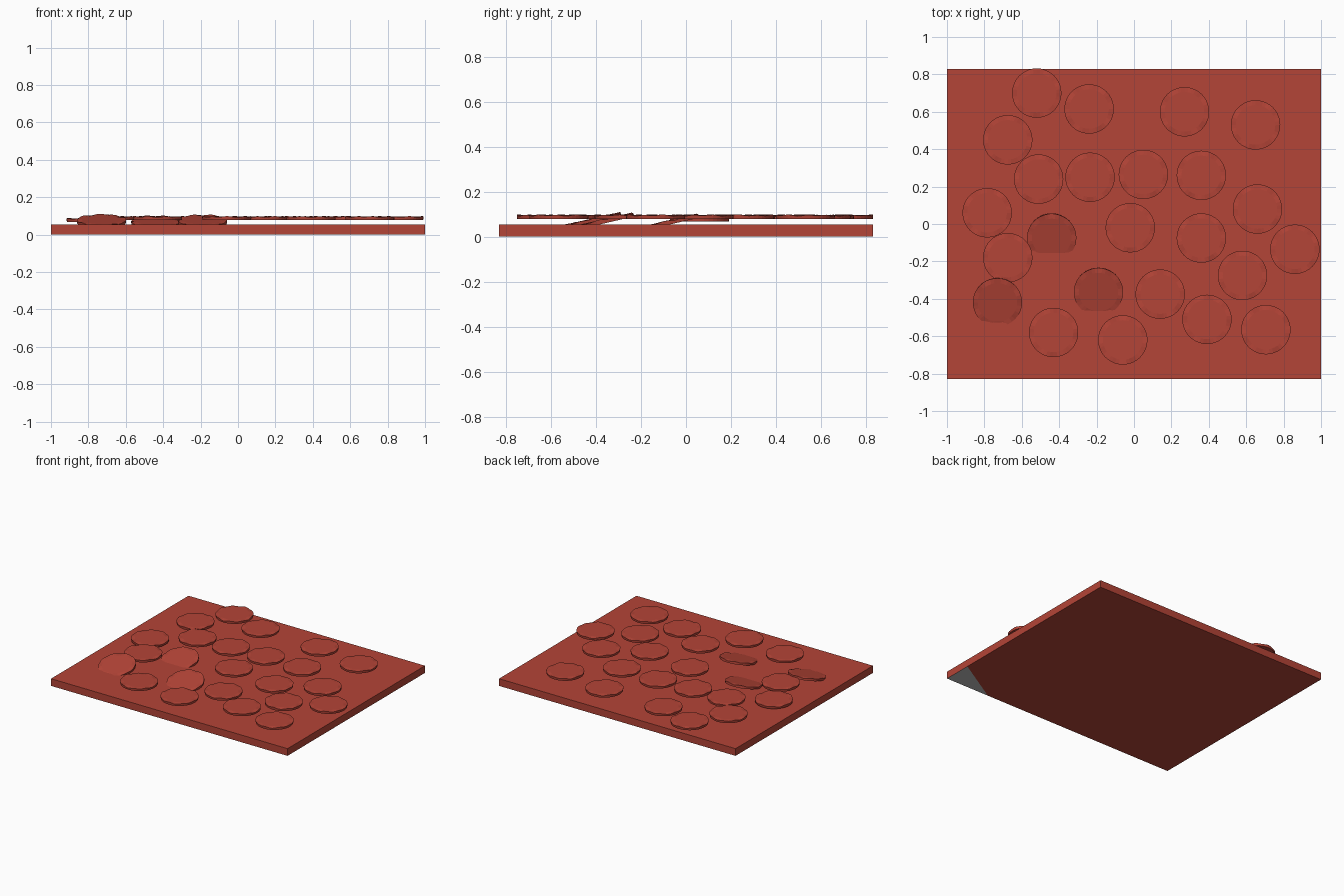
import bpy, bmesh, math
from mathutils import Matrix, Vector

if "Cube" in bpy.data.objects:
    bpy.data.objects.remove(bpy.data.objects["Cube"])

def material(name, rgb):
    m = bpy.data.materials.new(name)
    m.diffuse_color = (*rgb, 1)
    m.use_nodes = True
    m.node_tree.nodes["Principled BSDF"].inputs["Base Color"].default_value = m.diffuse_color
    return m

RED = material("brick red", (0.456, 0.058, 0.038))
GREY = material("grey", (0.5, 0.5, 0.5))

def finish(bm, name, mats):
    bmesh.ops.recalc_face_normals(bm, faces=bm.faces)
    me = bpy.data.meshes.new(name)
    bm.to_mesh(me)
    bm.free()
    for m in mats:
        me.materials.append(m)
    ob = bpy.data.objects.new(name, me)
    bpy.context.collection.objects.link(ob)
    return ob

# Base slab, with a bare grey corner on the underside
bm = bmesh.new()
bmesh.ops.create_cube(bm, size=1, matrix=Matrix.Translation((0, 0, 0.0275)) @ Matrix.Diagonal((2, 1.66, 0.055, 1)))
bmesh.ops.bisect_plane(bm, geom=bm.verts[:] + bm.edges[:] + bm.faces[:],
                       plane_co=(1, -0.61, 0), plane_no=(0.22, -0.37, 0))
bm.normal_update()
for f in bm.faces:
    c = f.calc_center_median()
    if f.normal.z < -0.9 and (c - Vector((1, -0.61, 0))).dot(Vector((0.22, -0.37, 0))) > 0:
        f.material_index = 1
finish(bm, "base_slab", [RED, GREY])

# Thin round disc with a gently rippled upper rim
def disc(name, x, y, z=0.078, tilt=0.0, n=40, r=0.132, h=0.019):
    bm = bmesh.new()
    low, top, inner = [], [], []
    phase = 7 * x + 5 * y
    for i in range(n):
        a = 2 * math.pi * i / n
        c, s = math.cos(a), math.sin(a)
        wave = 0.0025 * math.sin(9 * a + phase) + 0.0015 * math.sin(5 * a - phase)
        low.append(bm.verts.new((r * 0.985 * c, r * 0.985 * s, 0)))
        top.append(bm.verts.new((r * c, r * s, h - 0.002 + wave)))
        inner.append(bm.verts.new((r * 0.8 * c, r * 0.8 * s, h)))
    for i in range(n):
        j = (i + 1) % n
        bm.faces.new((low[i], low[j], top[j], top[i]))
        bm.faces.new((top[i], top[j], inner[j], inner[i]))
    bm.faces.new(low[::-1])
    bm.faces.new(inner)
    ob = finish(bm, name, [RED])
    ob.location = (x, y, z)
    ob.rotation_euler.x = tilt

# Level discs hovering just above the slab
LEVEL = [(-.52, .70), (-.24, .615), (.27, .60), (.65, .53), (-.675, .45),
         (-.51, .24), (-.235, .25), (.05, .265), (.36, .26), (.66, .08),
         (-.02, -.02), (.36, -.075), (.86, -.135), (-.675, -.18), (.58, -.275),
         (.14, -.375), (.39, -.51), (.705, -.565), (-.43, -.58), (-.06, -.62)]
for i, (x, y) in enumerate(LEVEL):
    disc(f"level_disc_{i + 1}", x, y)
disc("low_disc", -.785, .06, 0.068)

# Discs tipped so that the front edge sinks into the slab
for i, (x, y, z) in enumerate([(-.44, -.07, .055), (-.73, -.415, .062), (-.19, -.36, .06)]):
    disc(f"tilted_disc_{i + 1}", x, y, z, math.radians(13))
